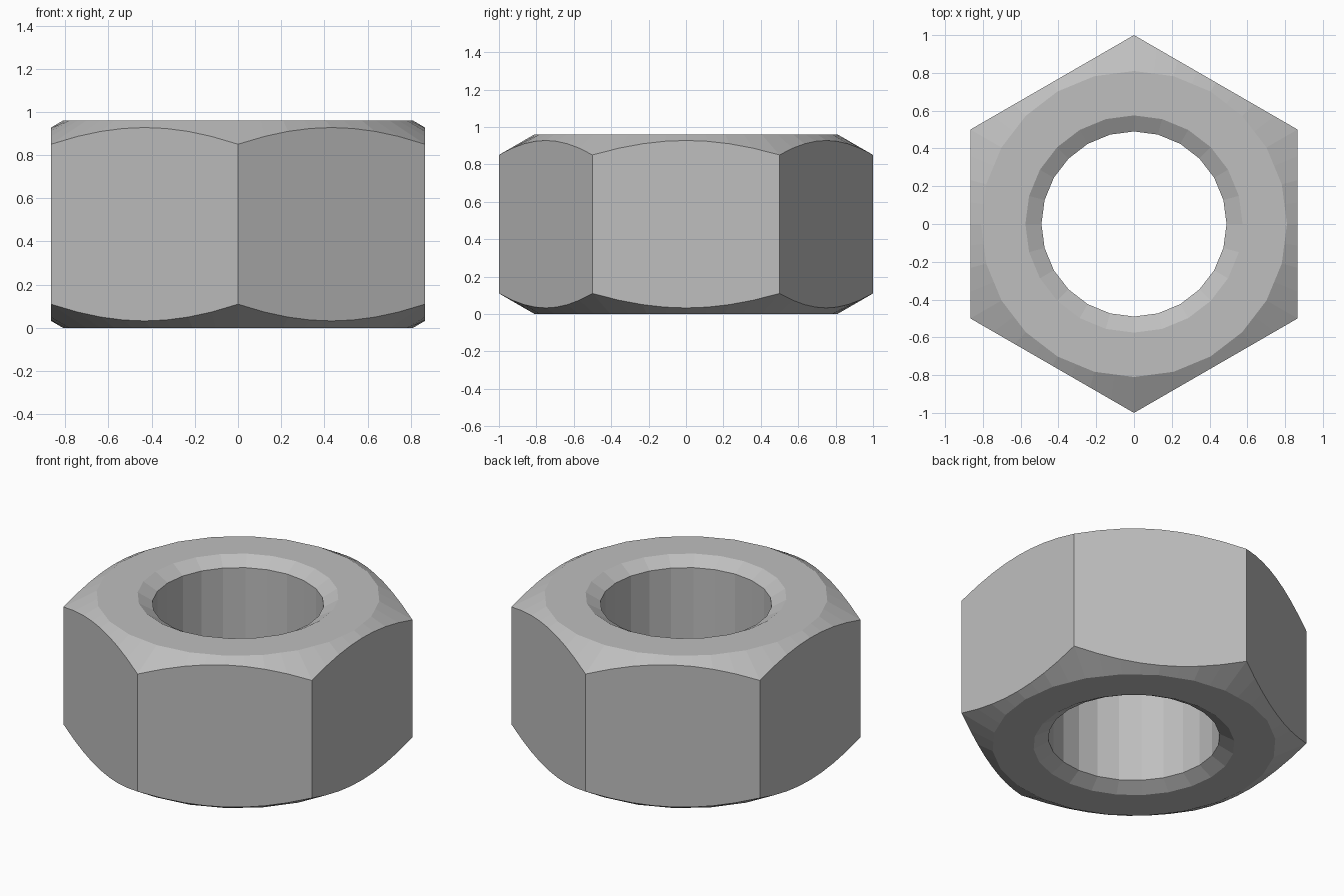
import bpy, bmesh
from math import pi, sin, cos, sqrt, tan

cube = bpy.data.objects.get("Cube")
if cube:
    bpy.data.objects.remove(cube, do_unlink=True)

HEIGHT = 0.96
FLAT_R = 0.81      # radius of the flat bearing face
BORE_R = 0.49
SINK_R = 0.575     # mouth of the countersink
SLOPE = tan(pi / 6)
APOTHEM = sqrt(3) / 2
STEPS = 48


def polygon_radius(angle, corner_r, sides):
    """Distance from the axis to a regular polygon's outline."""
    step = 2 * pi / sides
    return corner_r * cos(step / 2) / cos(angle % step - step / 2)


def section(angle):
    """Closed radial section of the nut: outer flank, top, bore, underside."""
    hexagon = polygon_radius(angle + pi / 2, 1.0, 6)
    face = polygon_radius(angle, FLAT_R, 24)
    bore = polygon_radius(angle, BORE_R, 24)
    sink = polygon_radius(angle, SINK_R, 24)
    drop = (hexagon - FLAT_R) * SLOPE
    depth = (SINK_R - BORE_R) * SLOPE
    lower = [(bore, depth), (sink, 0), (face, 0), (hexagon, drop)]
    return lower + [(r, HEIGHT - z) for r, z in reversed(lower)]


steel = bpy.data.materials.new("Grey steel")
steel.use_nodes = True
colour = (0.52, 0.52, 0.52, 1)
steel.diffuse_color = colour
steel.node_tree.nodes["Principled BSDF"].inputs["Base Color"].default_value = colour

# Sweep the section around the axis and join neighbouring sections
bm = bmesh.new()
rings = []
for i in range(STEPS):
    a = 2 * pi * i / STEPS
    rings.append([bm.verts.new((r * cos(a), r * sin(a), z)) for r, z in section(a)])
for i, ring in enumerate(rings):
    after = rings[(i + 1) % STEPS]
    for j in range(len(ring)):
        k = (j + 1) % len(ring)
        bm.faces.new((ring[j], after[j], after[k], ring[k]))
bmesh.ops.recalc_face_normals(bm, faces=bm.faces)

mesh = bpy.data.meshes.new("hex_nut")
bm.to_mesh(mesh)
bm.free()
mesh.materials.append(steel)
nut = bpy.data.objects.new("hex_nut", mesh)
bpy.context.collection.objects.link(nut)
